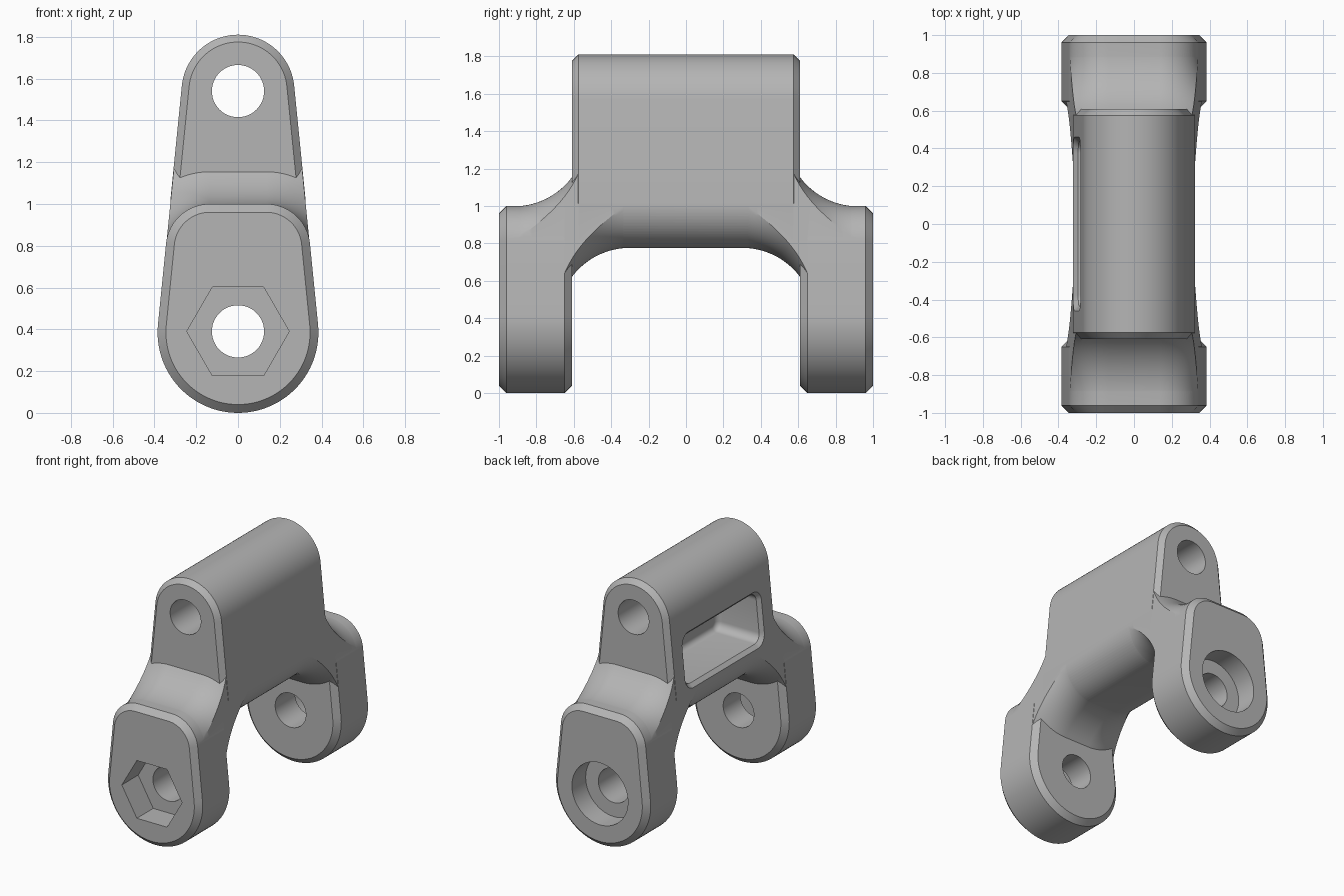
import bpy, bmesh, math
from math import sin, cos, pi, sqrt
from mathutils import Vector

cube = bpy.data.objects.get("Cube")
if cube:
    bpy.data.objects.remove(cube, do_unlink=True)

# Shared dimensions: two bore centres joined by tapered side walls
LOW_Z, LOW_R = 0.385, 0.385
TOP_Z, TOP_R = 1.54, 0.27
TILT = math.asin((LOW_R - TOP_R) / (TOP_Z - LOW_Z))
LEG_TOP, LEG_CORNER = 1.0, 0.21
BARREL_BOTTOM, BARREL_CORNER = 0.775, 0.225
INNER, OUTER = 0.61, 1.0
BORE = 0.125

grey = bpy.data.materials.new("metal grey")
grey.use_nodes = True
COLOUR = (0.46, 0.46, 0.46, 1)
grey.diffuse_color = COLOUR
grey.node_tree.nodes["Principled BSDF"].inputs["Base Color"].default_value = COLOUR


def wall(z):
    """Half width of the tapered body at height z."""
    return (LOW_R - (z - LOW_Z) * sin(TILT)) / cos(TILT)


def corner_x(z, r):
    """Centre of a corner circle of radius r that touches the wall."""
    return wall(z) - r / cos(TILT)


def arc(cx, cz, r, a0, a1, n=20):
    return [(cx + r * cos(a0 + (a1 - a0) * i / n),
             cz + r * sin(a0 + (a1 - a0) * i / n)) for i in range(n + 1)]


def loft(name, sections):
    """Skin closed rings of points and cap both ends."""
    bm = bmesh.new()
    rings = [[bm.verts.new(p) for p in s] for s in sections]
    for a, b in zip(rings, rings[1:]):
        for i in range(len(a)):
            j = (i + 1) % len(a)
            bm.faces.new((a[i], a[j], b[j], b[i]))
    bm.faces.new(rings[0])
    bm.faces.new(rings[-1])
    bmesh.ops.remove_doubles(bm, verts=bm.verts, dist=1e-5)
    bmesh.ops.recalc_face_normals(bm, faces=bm.faces)
    mesh = bpy.data.meshes.new(name)
    bm.to_mesh(mesh)
    bm.free()
    mesh.materials.append(grey)
    ob = bpy.data.objects.new(name, mesh)
    bpy.context.collection.objects.link(ob)
    return ob


def at_y(points, y):
    return [(x, y, z) for x, z in points]


def leg_profile(c):
    z = LEG_TOP - LEG_CORNER
    x, r = corner_x(z, LEG_CORNER), LEG_CORNER - c
    return (arc(x, z, r, TILT, pi / 2) + arc(-x, z, r, pi / 2, pi - TILT)
            + arc(0, LOW_Z, LOW_R - c, pi - TILT, 2 * pi + TILT, 48))


def barrel_profile(c):
    z = BARREL_BOTTOM + BARREL_CORNER
    x, r = corner_x(z, BARREL_CORNER), BARREL_CORNER - c
    return (arc(0, TOP_Z, TOP_R - c, TILT, pi - TILT, 40)
            + arc(-x, z, r, pi - TILT, 1.5 * pi) + arc(x, z, r, 1.5 * pi, 2 * pi + TILT))


def clipped_corner(z, r, grow, end):
    """Grown corner arc, from the tapered wall to the vertical."""
    x = corner_x(z, r)
    lo, hi = TILT, end
    for _ in range(40):
        mid = (lo + hi) / 2
        if x + (r + grow) * cos(mid) > wall(z + (r + grow) * sin(mid)) - 0.0015:
            lo = mid
        else:
            hi = mid
    return arc(x, z, r + grow, hi, end)


def sweep(t, r=0.387):
    """Rise of the concave blend at distance t from its start."""
    t = min(max(t, 0), 0.36)
    return r - sqrt(r * r - t * t) - 0.0015


def neck_profile(y):
    top = clipped_corner(LEG_TOP - LEG_CORNER, LEG_CORNER, sweep(0.92 - y), pi / 2)
    low = clipped_corner(BARREL_BOTTOM + BARREL_CORNER, BARREL_CORNER, sweep(y - 0.3), -pi / 2)
    flip = lambda pts: [(-x, z) for x, z in reversed(pts)]
    return top + flip(top) + [(-x, z) for x, z in low] + list(reversed(low))


def chamfered(name, profile, y0, y1, c):
    return loft(name, [at_y(profile(c), y0), at_y(profile(0), y0 + c),
                       at_y(profile(0), y1 - c), at_y(profile(c), y1)])


def combine(target, tool, operation):
    mod = target.modifiers.new("join", 'BOOLEAN')
    mod.operation, mod.solver, mod.object = operation, 'EXACT', tool
    bpy.context.view_layer.objects.active = target
    bpy.ops.object.modifier_apply(modifier=mod.name)
    bpy.data.objects.remove(tool, do_unlink=True)


def prism(name, z, r, y0, y1, n):
    ring = arc(0, z, r, 0, 2 * pi * (n - 1) / n, n - 1)
    return loft(name, [at_y(ring, y0), at_y(ring, y1)])


# Upper barrel, two legs and the blended necks between them
bracket = chamfered("bracket", barrel_profile, -INNER, INNER, 0.035)
for side in (-1, 1):
    ends = sorted((side * INNER, side * OUTER))
    combine(bracket, chamfered("leg", leg_profile, *ends, 0.04), 'UNION')
    ys = [0.3 + 0.62 * i / 32 for i in range(33)]
    neck = loft("neck", [at_y(neck_profile(y), side * y) for y in ys])
    combine(bracket, neck, 'UNION')

# Bores, hexagonal nut recess in front, round counterbore at the back
for z in (LOW_Z + 0.005, TOP_Z):
    combine(bracket, prism("bore", z, BORE, -1.2, 1.2, 48), 'DIFFERENCE')
combine(bracket, prism("nut_recess", LOW_Z + 0.005, 0.245, -1.2, -0.81, 6), 'DIFFERENCE')
combine(bracket, prism("counterbore", LOW_Z + 0.005, 0.228, 0.84, 1.2, 64), 'DIFFERENCE')


# Side pocket with a chamfered rim and a filleted floor
def pocket_ring(grow, depth, sloped=False):
    r, hy, hz, zc = 0.06 + grow, 0.375, 0.115, 1.22
    pts = []
    for k, (sy, sz) in enumerate(((1, 1), (-1, 1), (-1, -1), (1, -1))):
        pts += arc(sy * hy, zc + sz * hz, r, k * pi / 2, (k + 1) * pi / 2, 8)
    return [(depth - wall(z) if sloped else depth, y, z) for y, z in pts]


FLOOR, FILLET = 0.05, 0.04
rings = [pocket_ring(0.075, -0.05, True), pocket_ring(0, 0.025, True)]
for i in range(7):
    a = pi / 2 * i / 6
    rings.append(pocket_ring(FILLET * (cos(a) - 1), FLOOR - FILLET * (1 - sin(a))))
combine(bracket, loft("pocket", rings), 'DIFFERENCE')

# Smooth curved faces, keep edges sharp
for ob in bpy.context.selected_objects:
    ob.select_set(False)
bracket.select_set(True)
bpy.context.view_layer.objects.active = bracket
bpy.ops.object.shade_smooth_by_angle(angle=math.radians(20))
